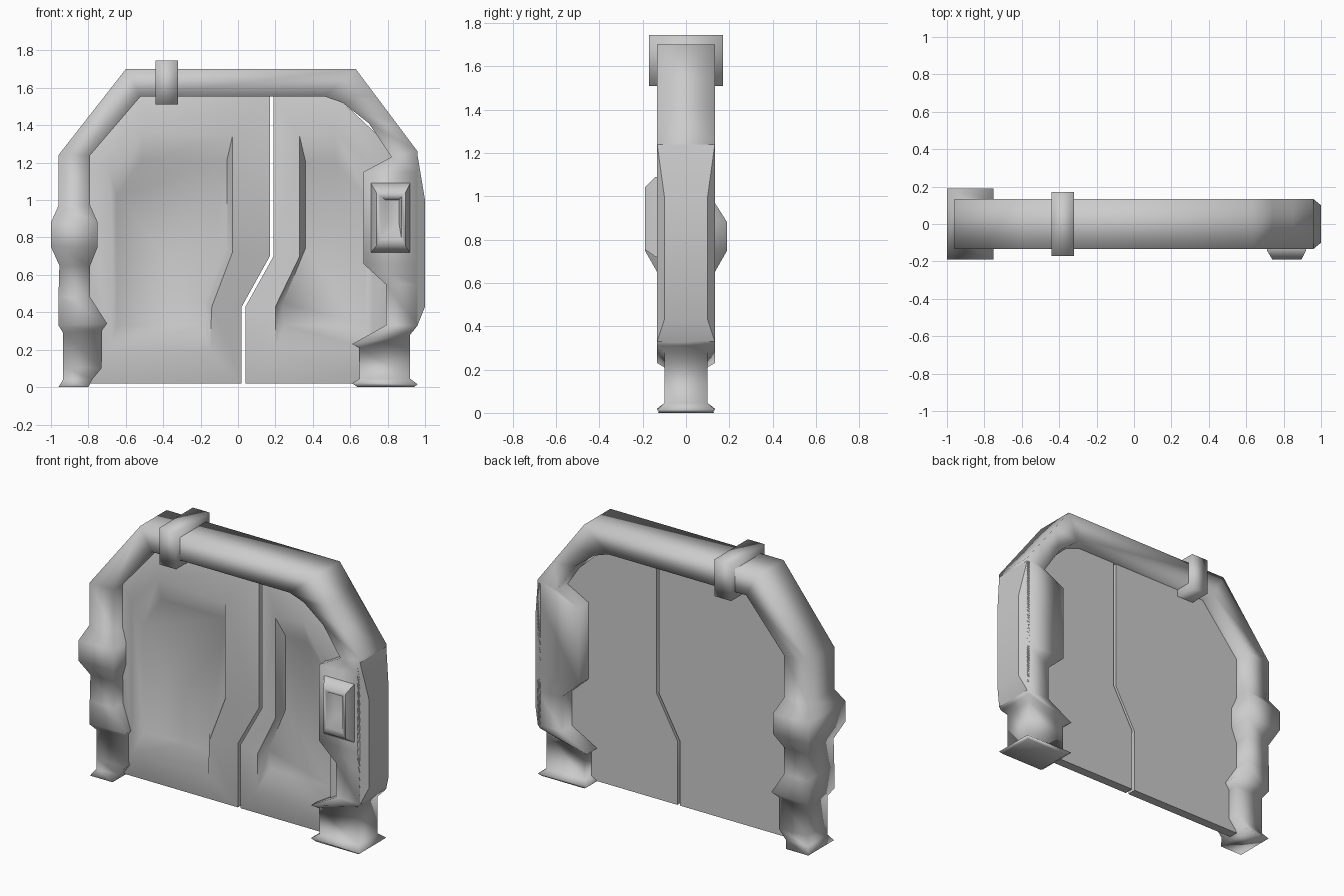
import bpy, bmesh, math


def loft(name, loops, angle=None):
    """Bridge equal-length point loops into a skin and cap both ends."""
    bm = bmesh.new()
    rings = [[bm.verts.new(p) for p in lp] for lp in loops]
    for a, b in zip(rings, rings[1:]):
        n = len(a)
        for i in range(n):
            bm.faces.new((a[i], a[(i + 1) % n], b[(i + 1) % n], b[i]))
    bm.faces.new(rings[0])
    bm.faces.new(rings[-1])
    bmesh.ops.recalc_face_normals(bm, faces=bm.faces)
    me = bpy.data.meshes.new(name)
    bm.to_mesh(me)
    bm.free()
    ob = bpy.data.objects.new(name, me)
    bpy.context.collection.objects.link(ob)
    for p in me.polygons:
        p.use_smooth = True
    if angle:
        bpy.ops.object.select_all(action='DESELECT')
        ob.select_set(True)
        bpy.context.view_layer.objects.active = ob
        bpy.ops.object.shade_smooth_by_angle(angle=math.radians(angle))
    return ob


def at_y(points, y):
    return [(x, y, z) for x, z in points]


def rect(x0, x1, z0, z1):
    return [(x0, z0), (x1, z0), (x1, z1), (x0, z1)]


# Frame stations: outer x, outer z, inner x, inner z, half depth
left_leg = [
    (-.96, 0, -.80, 0, .13), (-.935, .04, -.78, .04, .10),
    (-.935, .11, -.73, .10, .10), (-.935, .29, -.73, .30, .10),
    (-.96, .33, -.70, .34, .133), (-.96, .48, -.79, .48, .133),
    (-.955, .65, -.79, .65, .133), (-1.0, .75, -.75, .75, .19),
    (-1.0, .88, -.75, .88, .19), (-.96, .97, -.79, .97, .133)]
top_bar = [
    (-.96, 1.24, -.79, 1.24, .133), (-.60, 1.70, -.52, 1.555, .133),
    (.63, 1.70, .46, 1.555, .133), (.74, 1.553, .56, 1.52, .133),
    (.85, 1.407, .70, 1.41, .133), (.96, 1.26, .82, 1.23, .133)]
right_leg = [
    (.96, 1.15, .67, 1.15, .133), (.96, .66, .67, .66, .133),
    (.96, .55, .79, .55, .133), (.96, .33, .79, .33, .133),
    (.945, .31, .61, .23, .133), (.92, .28, .65, .21, .10),
    (.92, .045, .65, .045, .10), (.96, .015, .61, .02, .133),
    (.94, 0, .64, 0, .12)]
loft("door_frame", [
    [(ox, -h, oz), (ox, h, oz), (ix, h, iz), (ix, -h, iz)]
    for ox, oz, ix, iz, h in left_leg + top_bar + right_leg])

# Bevelled plate on the outside of the right pillar
loft("pillar_side_plate", [
    [(x, -h, z0), (x, h, z0), (x, h, z1), (x, -h, z1)]
    for x, h, z0, z1 in ((.94, .133, .33, 1.24), (.96, .133, .33, 1.24),
                         (1.0, .10, .43, 1.0))], 30)

# Collar clamped around the top bar
collar = rect(-.44, -.32, 1.51, 1.745)
loft("top_collar", [at_y(collar, -.17), at_y(collar, .17)])


# Door leaves: flat back, raised rim and sunken middle on the front
def door(name, edge, ridge, sunk):
    loft(name, [at_y(edge, .03), at_y(edge, -.03),
                at_y(ridge, -.09), at_y(sunk, -.03)], 60)


door("left_door",
     [(.02, .02), (.02, .43), (.17, .70), (.17, 1.58),
      (-.53, 1.58), (-.82, 1.24), (-.80, .02)],
     [(-.15, .20), (-.14, .43), (-.03, .72), (-.03, 1.34),
      (-.51, 1.37), (-.69, 1.17), (-.69, .20)],
     [(-.19, .33), (-.18, .45), (-.06, .74), (-.06, 1.21),
      (-.52, 1.21), (-.65, 1.02), (-.65, .33)])
door("right_door",
     [(.04, .02), (.04, .43), (.19, .70), (.19, 1.58),
      (.50, 1.58), (.86, 1.24), (.82, .02)],
     [(.20, .20), (.20, .43), (.33, .70), (.33, 1.34),
      (.52, 1.37), (.72, 1.17), (.72, .20)],
     [(.25, .33), (.24, .45), (.36, .74), (.36, 1.21),
      (.52, 1.21), (.68, 1.02), (.68, .33)])

# Control box with a sunken keypad
loft("control_box", [
    at_y(rect(.71, .92, .72, 1.09), -.12),
    at_y(rect(.71, .92, .72, 1.09), -.14),
    at_y(rect(.74, .895, .755, 1.04), -.19),
    at_y(rect(.76, .875, .79, 1.02), -.188),
    at_y(rect(.79, .86, .88, 1.00), -.15)], 60)
